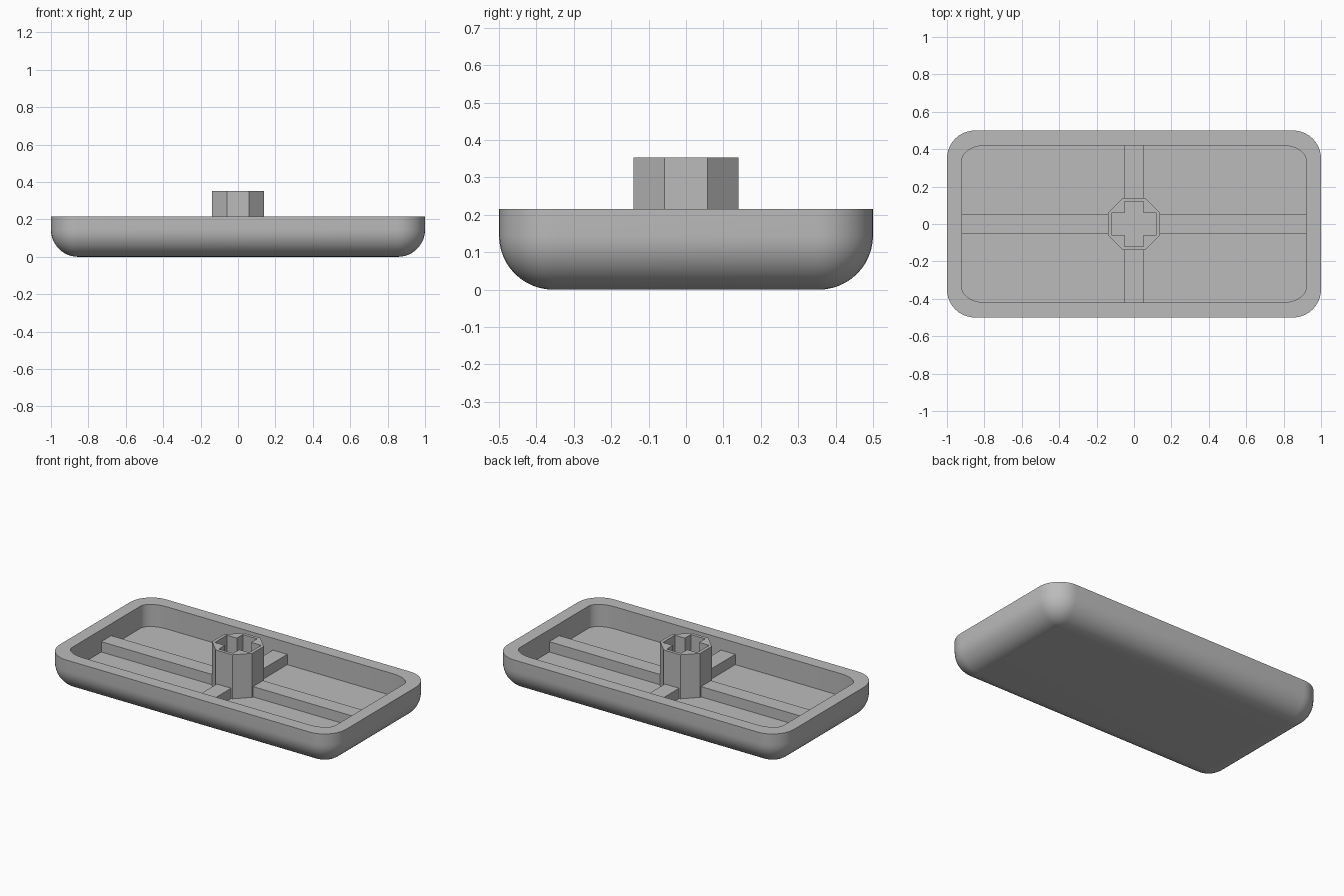
import bpy, bmesh
from math import sin, cos, pi, radians

if "Cube" in bpy.data.objects:
    bpy.data.objects.remove(bpy.data.objects["Cube"], do_unlink=True)

grey = bpy.data.materials.new("plain grey")
grey.use_nodes = True
grey.diffuse_color = (0.5, 0.5, 0.5, 1)
grey.node_tree.nodes["Principled BSDF"].inputs["Base Color"].default_value = (0.5, 0.5, 0.5, 1)

RIM, FLOOR, RIB_TOP, STEM_TOP = 0.215, 0.075, 0.14, 0.353
STEM_R = 0.14          # distance from the axis to a flat of the stem
CAVITY = (0.92, 0.42)  # half sizes of the hollow


def rounded(hx, hy, rx, ry, z, steps=10):
    """Rounded rectangle outline with elliptical corners."""
    points = []
    for corner, (sx, sy) in enumerate(((1, 1), (-1, 1), (-1, -1), (1, -1))):
        for i in range(steps + 1):
            a = (corner + i / steps) * pi / 2
            points.append((sx * (hx - rx) + rx * cos(a), sy * (hy - ry) + ry * sin(a), z))
    return points


def loft(name, rings):
    """Closed solid skinned through equal outlines and capped at both ends."""
    bm = bmesh.new()
    loops = [[bm.verts.new(p) for p in ring] for ring in rings]
    n = len(loops[0])
    for low, high in zip(loops, loops[1:]):
        for i in range(n):
            j = (i + 1) % n
            bm.faces.new((low[i], low[j], high[j], high[i]))
    bm.faces.new(loops[0][::-1])
    bm.faces.new(loops[-1])
    bmesh.ops.recalc_face_normals(bm, faces=bm.faces)
    mesh = bpy.data.meshes.new(name)
    bm.to_mesh(mesh)
    bm.free()
    mesh.materials.append(grey)
    obj = bpy.data.objects.new(name, mesh)
    bpy.context.collection.objects.link(obj)
    return obj


def prism(name, outline, z0, z1):
    return loft(name, [[(x, y, z) for x, y in outline] for z in (z0, z1)])


def activate(obj):
    bpy.ops.object.select_all(action="DESELECT")
    obj.select_set(True)
    bpy.context.view_layer.objects.active = obj


# Tray shell: rounded underside, straight side, rim, then down into the hollow
fillet, corner = 0.145, 0.15
rings = []
for i in range(13):
    a = i / 12 * pi / 2
    inset = fillet * (1 - sin(a))
    r = corner - inset
    rings.append(rounded(1 - inset, 0.5 - inset, r, r, fillet * (1 - cos(a))))
rings.append(rounded(1, 0.5, corner, corner, RIM))
rings += [rounded(*CAVITY, 0.13, 0.08, z) for z in (RIM, FLOOR)]
shell = loft("tray_shell", rings)
activate(shell)
bpy.ops.object.shade_smooth_by_angle(angle=radians(30))

# Four ribs from the stem to the walls
half = 0.05
start = STEM_R - 0.01
for side, s in (("left", 1), ("right", -1)):
    a, b = s * start, s * (CAVITY[0] + 0.005)
    prism(side + "_rib", [(a, -half), (b, -half), (b, half), (a, half)], FLOOR - 0.005, RIB_TOP)
for side, s in (("back", 1), ("front", -1)):
    a, b = s * start, s * (CAVITY[1] + 0.005)
    prism(side + "_rib", [(-half, a), (half, a), (half, b), (-half, b)], FLOOR - 0.005, RIB_TOP)

# Eight-sided stem with a cross-shaped socket
R = STEM_R / cos(pi / 8)
octagon = [(R * cos((k + 0.5) * pi / 4), R * sin((k + 0.5) * pi / 4)) for k in range(8)]
stem = prism("stem", octagon, FLOOR - 0.005, STEM_TOP)
w, h, arm = 0.05, 0.06, 0.12
quarter = [(arm, h), (w, h), (w, arm)]
cross = quarter + [(-x, y) for x, y in quarter[::-1]]
cross += [(-x, -y) for x, y in cross]
cutter = prism("socket_cutter", cross, FLOOR - 0.05, STEM_TOP + 0.05)
cutter.hide_render = True
cut = stem.modifiers.new("socket", "BOOLEAN")
cut.operation, cut.solver, cut.object = "DIFFERENCE", "EXACT", cutter
activate(stem)
bpy.ops.object.modifier_apply(modifier=cut.name)
bpy.data.objects.remove(cutter, do_unlink=True)
